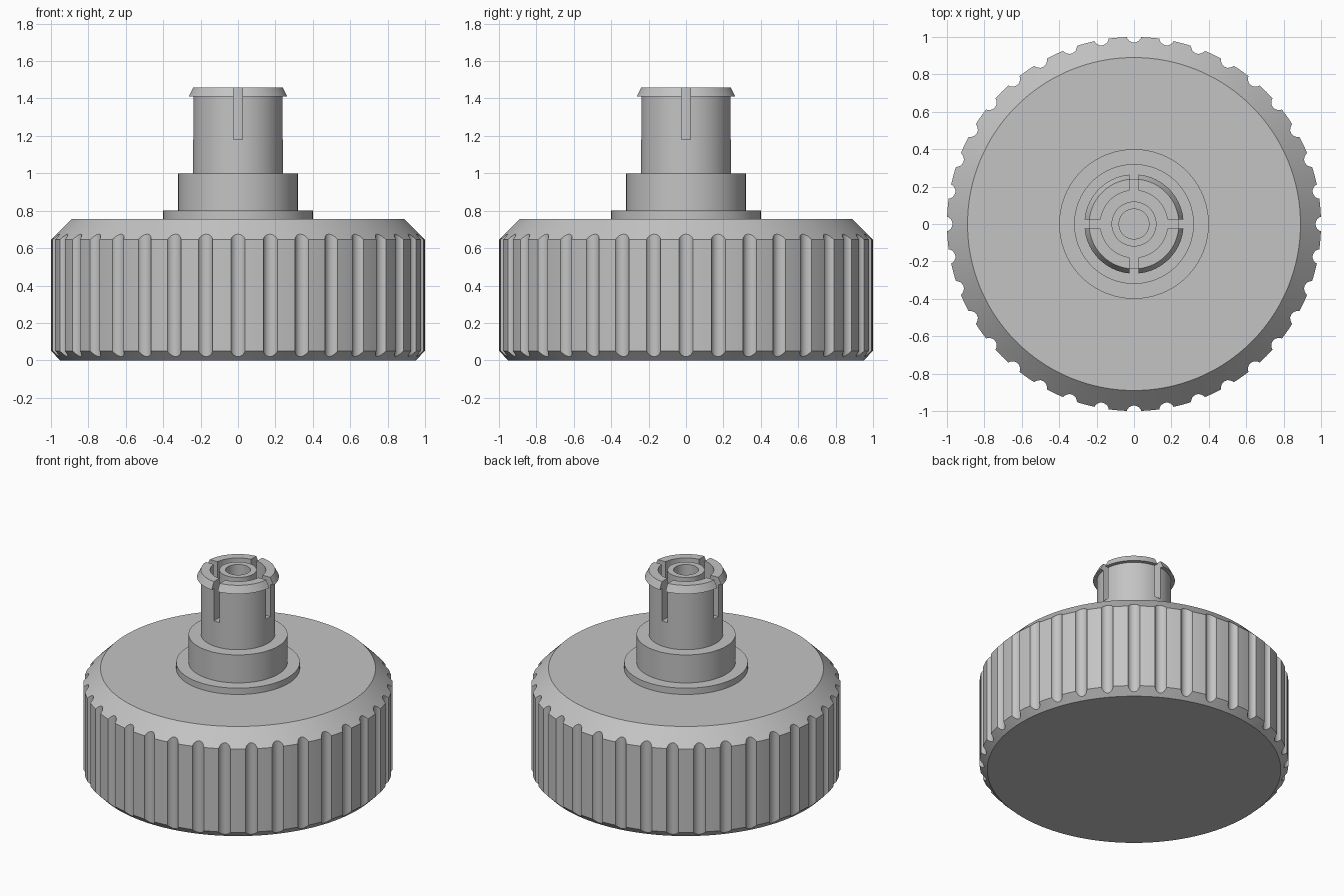
import bpy, bmesh
from math import sin, cos, asin, pi, sqrt, radians

cube = bpy.data.objects.get("Cube")
if cube:
    bpy.data.objects.remove(cube, do_unlink=True)

grey = bpy.data.materials.new("plain grey")
grey.use_nodes = True
colour = (0.55, 0.55, 0.55, 1)
grey.diffuse_color = colour
grey.node_tree.nodes["Principled BSDF"].inputs["Base Color"].default_value = colour


def finish(name, bm):
    """Turn a bmesh into a smooth-shaded object with sharp edges kept."""
    bmesh.ops.recalc_face_normals(bm, faces=bm.faces)
    mesh = bpy.data.meshes.new(name)
    bm.to_mesh(mesh)
    bm.free()
    mesh.materials.append(grey)
    obj = bpy.data.objects.new(name, mesh)
    bpy.context.collection.objects.link(obj)
    bpy.ops.object.select_all(action='DESELECT')
    obj.select_set(True)
    bpy.context.view_layer.objects.active = obj
    bpy.ops.object.shade_smooth_by_angle(angle=radians(30))
    return obj


def ring(bm, points):
    """Vertices from (angle, radius, height) triples."""
    return [bm.verts.new((r * cos(a), r * sin(a), z)) for a, r, z in points]


def bridge(bm, a, b, closed=True):
    n = len(a)
    for i in range(n if closed else n - 1):
        j = (i + 1) % n
        bm.faces.new((a[i], a[j], b[j], b[i]))


def stack(bm, rings):
    """Join closed rings and cap both ends."""
    for a, b in zip(rings, rings[1:]):
        bridge(bm, a, b)
    bm.faces.new(rings[0])
    bm.faces.new(rings[-1])


# Fluted knob: round grooves cut into the rim, running out into both chamfers
FLUTES, CUT, OFFSET = 36, 0.04, 0.01
half = sqrt(CUT ** 2 - OFFSET ** 2)
pitch = 2 * pi / FLUTES
outline = []
for f in range(FLUTES):
    mid = f * pitch - pi / 2
    for k in range(9):
        u = half * sin((k / 8 - 0.5) * pi)
        r = 1 + OFFSET - sqrt(CUT ** 2 - u * u)
        outline.append((mid + u, min(r, 1)))
    for k in (1, 2, 3):
        outline.append((mid + half + (pitch - 2 * half) * k / 4, 1))

bm = bmesh.new()
stack(bm, [
    ring(bm, [(a, 0.95, 0) for a, r in outline]),
    ring(bm, [(a, r, r - 0.95) for a, r in outline]),
    ring(bm, [(a, r, 1.645 - r) for a, r in outline]),
    ring(bm, [(a, 0.89, 0.755) for a, r in outline]),
])
finish("fluted_knob", bm)

# Stepped stem with the hollow centre tube
SLOT_Z, TOP_Z, SEGMENTS = 1.18, 1.46, 96
profile = [(0.40, 0.75), (0.40, 0.80), (0.32, 0.80), (0.32, 1.0), (0.24, 1.0),
           (0.24, SLOT_Z), (0.12, SLOT_Z), (0.12, TOP_Z), (0.08, TOP_Z), (0.08, 1.0)]
bm = bmesh.new()
stack(bm, [ring(bm, [(2 * pi * i / SEGMENTS, r, z) for i in range(SEGMENTS)])
           for r, z in profile])
finish("stepped_stem", bm)

# Four snap prongs with a tapered lip, separated by parallel-sided slots
SLOT_HALF, STEPS = 0.023, 20
section = [(0.18, SLOT_Z), (0.24, SLOT_Z), (0.24, 1.41),
           (0.265, 1.41), (0.24, TOP_Z), (0.18, TOP_Z)]
for n, side in enumerate(("back_left", "back_right", "front_right", "front_left")):
    bm = bmesh.new()
    slices = []
    for i in range(STEPS + 1):
        points = []
        for r, z in section:
            gap = asin(SLOT_HALF / r)
            points.append((n * pi / 2 + gap + (pi / 2 - 2 * gap) * i / STEPS, r, z))
        slices.append(ring(bm, points))
    stack(bm, slices)
    finish("snap_prong_" + side, bm)
